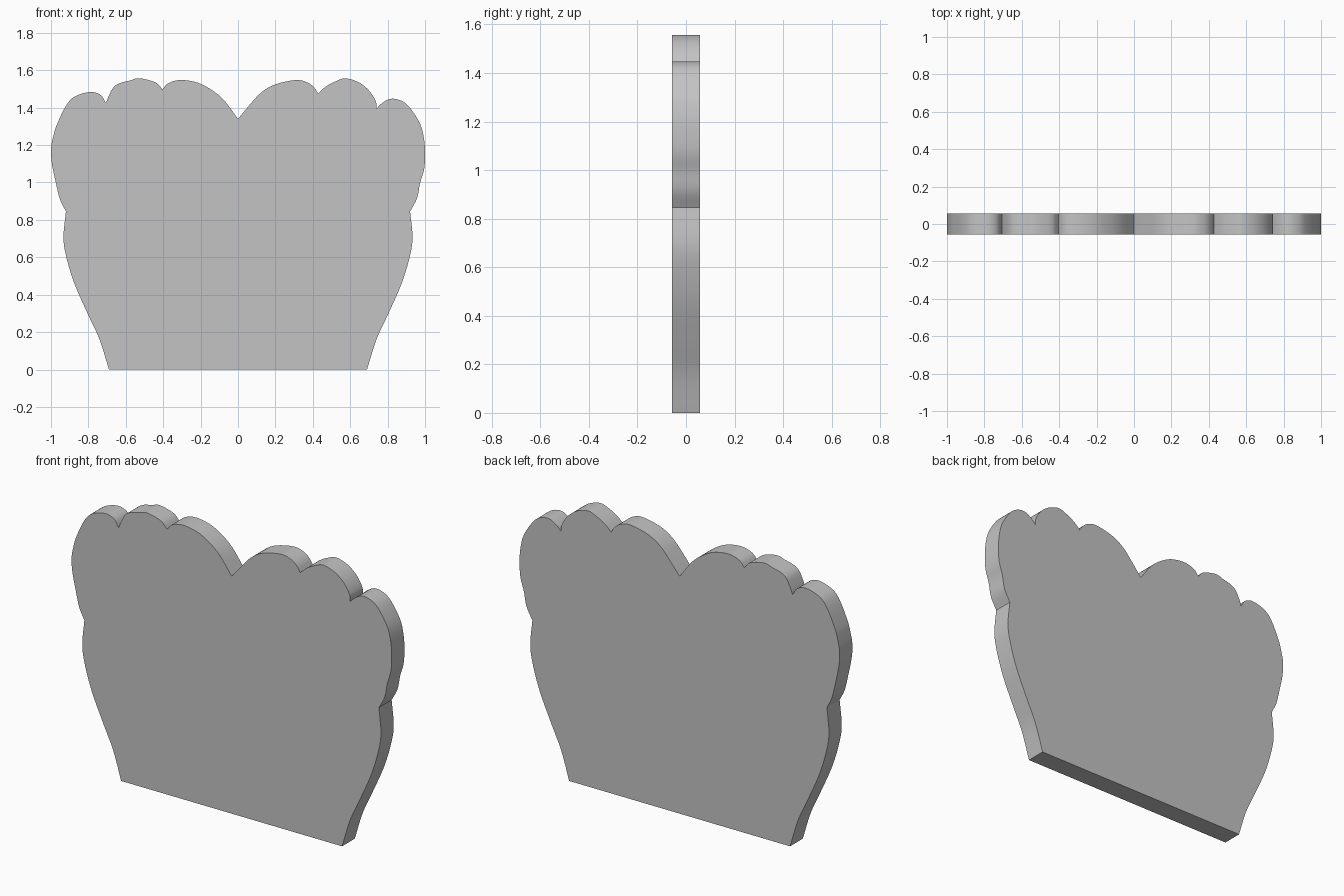
import bpy, bmesh, math
from mathutils import Vector

if "Cube" in bpy.data.objects:
    bpy.data.objects.remove(bpy.data.objects["Cube"])

HALF = 0.057   # half of the panel thickness

# Outline lobes as (x, z); each lobe is smooth inside and meets the next at a notch
side = [(0.69, 0), (0.74, 0.16), (0.80, 0.29), (0.875, 0.46), (0.92, 0.61),
        (0.933, 0.71), (0.92, 0.845)]
left_outer = [(-0.92, 0.845), (-0.952, 0.91), (-0.973, 0.995), (-0.995, 1.10), (-1.0, 1.18),
              (-0.985, 1.257), (-0.968, 1.31), (-0.92, 1.41), (-0.872, 1.46),
              (-0.79, 1.484), (-0.735, 1.468), (-0.706, 1.425)]
left_middle = [(-0.706, 1.425), (-0.69, 1.465), (-0.665, 1.51), (-0.63, 1.532), (-0.578, 1.545),
               (-0.535, 1.557), (-0.48, 1.548), (-0.433, 1.53), (-0.404, 1.497)]
left_inner = [(-0.404, 1.497), (-0.374, 1.53), (-0.31, 1.548), (-0.22, 1.535),
              (-0.144, 1.497), (-0.075, 1.44), (0, 1.34)]
right_inner = [(0, 1.34), (0.064, 1.417), (0.123, 1.48), (0.198, 1.524), (0.31, 1.548),
               (0.37, 1.535), (0.405, 1.51), (0.428, 1.476)]
right_middle = [(0.428, 1.476), (0.47, 1.513), (0.52, 1.54), (0.572, 1.557), (0.636, 1.54),
                (0.684, 1.508), (0.717, 1.47), (0.738, 1.43), (0.741, 1.395)]
right_outer = [(0.741, 1.395), (0.765, 1.42), (0.813, 1.447), (0.866, 1.44), (0.914, 1.406),
               (0.973, 1.315), (0.995, 1.23), (1.0, 1.15),
               (0.995, 1.07), (0.973, 0.995), (0.957, 0.915), (0.92, 0.845)]


def smooth_lobe(pts, steps=4):
    """Catmull-Rom curve through the points, without the last point."""
    p = [Vector(q) for q in pts]
    p = [2 * p[0] - p[1]] + p + [2 * p[-1] - p[-2]]
    out = []
    for a, b, c, d in zip(p, p[1:], p[2:], p[3:]):
        for i in range(steps):
            t = i / steps
            out.append(0.5 * (2 * b + (c - a) * t + (2 * a - 5 * b + 4 * c - d) * t * t
                              + (3 * b - a - 3 * c + d) * t ** 3))
    return out


left_side = [(-x, z) for x, z in side]
outline = []
for lobe in (left_side, left_outer, left_middle, left_inner,
             right_inner, right_middle, right_outer, side[::-1]):
    outline += smooth_lobe(lobe)
outline.append(Vector(side[0]))

# Scalloped panel: outline face extruded through its thickness
bm = bmesh.new()
face = bm.faces.new([bm.verts.new((p.x, -HALF, p.y)) for p in outline])
ext = bmesh.ops.extrude_face_region(bm, geom=[face], use_keep_orig=True)
verts = [g for g in ext["geom"] if isinstance(g, bmesh.types.BMVert)]
bmesh.ops.translate(bm, verts=verts, vec=(0, 2 * HALF, 0))
bmesh.ops.recalc_face_normals(bm, faces=bm.faces)
mesh = bpy.data.meshes.new("scalloped_panel")
bm.to_mesh(mesh)
bm.free()

grey = bpy.data.materials.new("plain grey")
grey.diffuse_color = (0.55, 0.55, 0.55, 1)
grey.use_nodes = True
grey.node_tree.nodes["Principled BSDF"].inputs["Base Color"].default_value = grey.diffuse_color
mesh.materials.append(grey)

panel = bpy.data.objects.new("scalloped_panel", mesh)
bpy.context.collection.objects.link(panel)
bpy.context.view_layer.objects.active = panel
panel.select_set(True)
bpy.ops.object.shade_smooth_by_angle(angle=math.radians(30))
